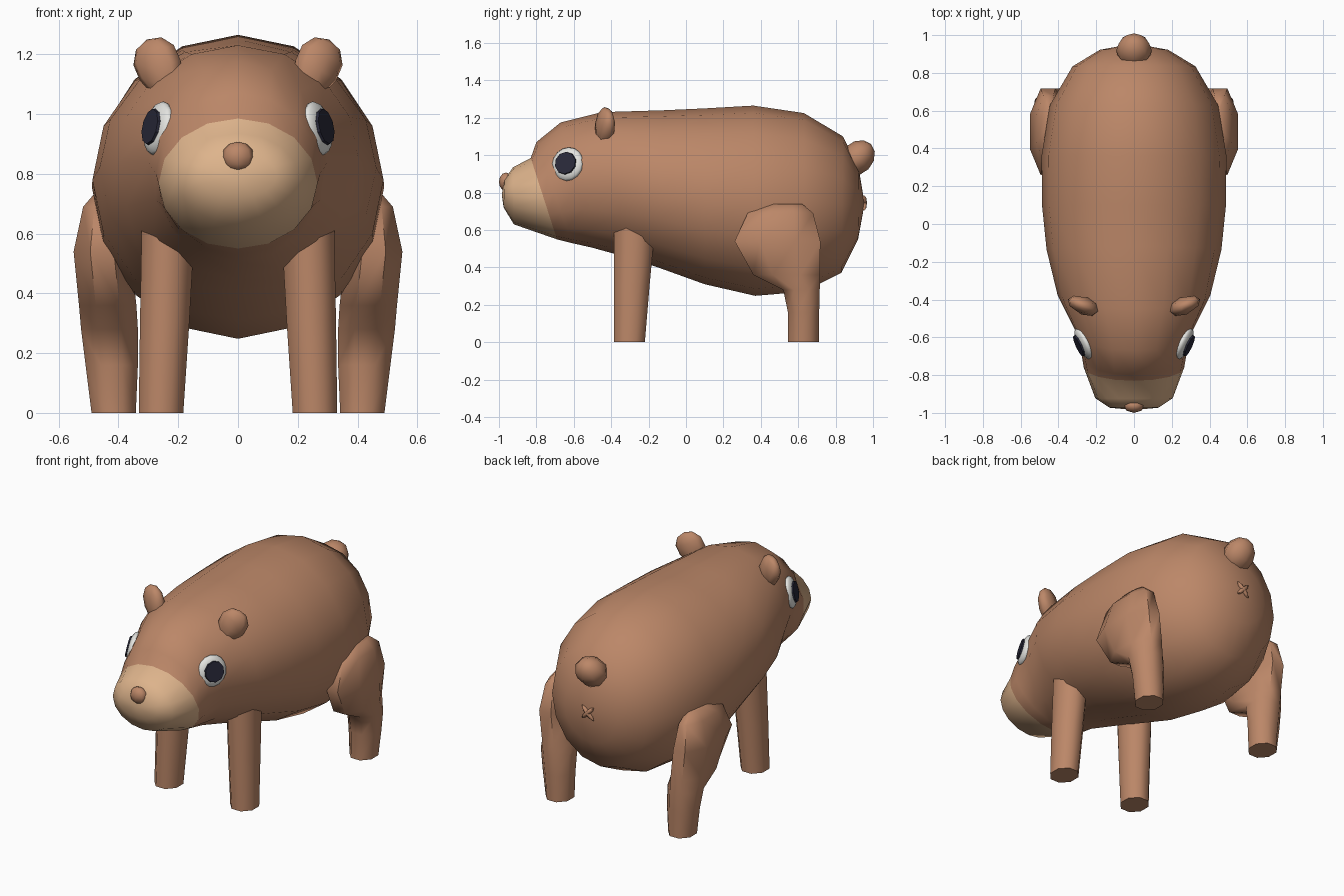
import bpy, bmesh, math
from mathutils import Matrix, Vector

if "Cube" in bpy.data.objects:
    bpy.data.objects.remove(bpy.data.objects["Cube"])


def material(name, rgb):
    m = bpy.data.materials.new(name)
    m.diffuse_color = (*rgb, 1)
    m.use_nodes = True
    m.node_tree.nodes["Principled BSDF"].inputs["Base Color"].default_value = m.diffuse_color
    return m


FUR = material("brown_fur", (0.50, 0.242, 0.138))
MUZZLE = material("tan_muzzle", (0.73, 0.456, 0.262))
WHITE = material("eye_white", (0.78, 0.78, 0.75))
DARK = material("pupil_dark", (0.022, 0.022, 0.042))


def finish(name, bm, mats, angle=60):
    bmesh.ops.recalc_face_normals(bm, faces=bm.faces)
    me = bpy.data.meshes.new(name)
    bm.to_mesh(me)
    bm.free()
    for m in mats:
        me.materials.append(m)
    ob = bpy.data.objects.new(name, me)
    bpy.context.collection.objects.link(ob)
    bpy.ops.object.select_all(action='DESELECT')
    ob.select_set(True)
    bpy.context.view_layer.objects.active = ob
    bpy.ops.object.shade_smooth_by_angle(angle=math.radians(angle))
    return ob


def bridge(bm, rings):
    """Skin consecutive rings; returns the faces of each band."""
    bands = []
    for a, b in zip(rings, rings[1:]):
        n = len(a)
        bands.append([bm.faces.new((a[i], a[(i + 1) % n], b[(i + 1) % n], b[i])) for i in range(n)])
    return bands


def fan(bm, ring, tip):
    v = bm.verts.new(tip)
    n = len(ring)
    return [bm.faces.new((ring[i], ring[(i + 1) % n], v)) for i in range(n)]


def ball(name, loc, radii, rot=None, segs=8, rings=6, mat=FUR):
    bm = bmesh.new()
    bmesh.ops.create_uvsphere(bm, u_segments=segs, v_segments=rings, radius=1)
    rot = rot or Matrix.Identity(4)
    bm.transform(Matrix.Translation(loc) @ rot @ Matrix.Diagonal((*radii, 1)))
    return finish(name, bm, [mat], 80)


def leg(name, sections, side):
    """Eight-sided loft from (z, ymin, ymax, xmin, xmax) sections."""
    bm = bmesh.new()
    rings = []
    k = 1 / math.cos(math.pi / 8)
    for z, y0, y1, x0, x1 in sections:
        ring = []
        for i in range(8):
            t = (i + 0.5) * math.pi / 4
            x = (x0 + x1) / 2 + k * (x1 - x0) / 2 * math.cos(t)
            y = (y0 + y1) / 2 + k * (y1 - y0) / 2 * math.sin(t)
            ring.append(bm.verts.new((side * x, y, z)))
        rings.append(ring)
    bridge(bm, rings)
    bm.faces.new(rings[0])
    bm.faces.new(rings[-1])
    return finish(name, bm, [FUR])


# Body and head: tilted elliptical rings (top y, top z, bottom y, bottom z, half width)
stations = [
    (-0.97, 0.87, -0.975, 0.72, 0.13),
    (-0.925, 0.935, -0.92, 0.63, 0.205),
    (-0.83, 0.985, -0.69, 0.55, 0.266),
    (-0.80, 1.07, -0.61, 0.53, 0.275),
    (-0.67, 1.175, -0.50, 0.505, 0.30),
    (-0.45, 1.23, -0.30, 0.45, 0.405),
    (-0.12, 1.24, -0.15, 0.40, 0.463),
    (0.10, 1.25, 0.10, 0.31, 0.487),
    (0.36, 1.265, 0.37, 0.248, 0.489),
    (0.63, 1.225, 0.63, 0.27, 0.445),
    (0.84, 1.10, 0.83, 0.37, 0.325),
    (0.925, 0.92, 0.92, 0.55, 0.18),
]
bm = bmesh.new()
rings = []
for yt, zt, yb, zb, w in stations:
    ring = []
    for i in range(16):
        a = i * math.pi / 8
        s = (1 + math.sin(a)) / 2
        ring.append(bm.verts.new((w * math.cos(a), yb + (yt - yb) * s, zb + (zt - zb) * s)))
    rings.append(ring)
bands = bridge(bm, rings)
muzzle_faces = bands[0] + bands[1] + fan(bm, rings[0], (0, -0.985, 0.79))
for f in muzzle_faces:
    f.material_index = 1
fan(bm, rings[-1], (0, 0.955, 0.74))
finish("body", bm, [FUR, MUZZLE], 80)

# Nose and tail
ball("nose", (0, -0.962, 0.857), (0.055, 0.038, 0.05))
ball("tail", (0, 0.915, 0.985), (0.095, 0.085, 0.105), Matrix.Rotation(math.radians(-45), 4, 'X'))

# Small crossed mark under the tail
for n, ang in (("a", 45), ("b", -45)):
    ball("rear_mark_" + n, (0, 0.952, 0.745), (0.058, 0.016, 0.014),
         Matrix.Rotation(math.radians(ang), 4, 'Y'), segs=8, rings=4)

front_sections = [
    (0.0, -0.385, -0.22, 0.183, 0.332),
    (0.30, -0.385, -0.195, 0.163, 0.328),
    (0.62, -0.385, -0.165, 0.145, 0.322),
]
hind_sections = [
    (0.0, 0.545, 0.71, 0.342, 0.49),
    (0.16, 0.545, 0.712, 0.335, 0.51),
    (0.28, 0.52, 0.715, 0.335, 0.525),
    (0.36, 0.36, 0.717, 0.34, 0.532),
    (0.54, 0.26, 0.718, 0.36, 0.55),
    (0.69, 0.33, 0.68, 0.39, 0.518),
    (0.74, 0.44, 0.62, 0.42, 0.475),
]

for side, label in ((1, "right"), (-1, "left")):
    leg("front_leg_" + label, front_sections, side)
    leg("hind_leg_" + label, hind_sections, side)

    # Ear: flattened ball, tapered to its base and leaning outward
    bm = bmesh.new()
    bmesh.ops.create_uvsphere(bm, u_segments=8, v_segments=6, radius=1)
    for v in bm.verts:
        v.co.x *= 0.85 + 0.25 * v.co.z
    tilt = (Matrix.Rotation(math.radians(side * 22), 4, 'Z')
            @ Matrix.Rotation(math.radians(side * 25), 4, 'Y'))
    bm.transform(Matrix.Translation((side * 0.26, -0.435, 1.145)) @ tilt
                 @ Matrix.Diagonal((0.095, 0.048, 0.115, 1)))
    finish("ear_" + label, bm, [FUR], 80)

    # Eye: flattened white ball with a dark plate on its outer face
    normal = Vector((side * 0.89, -0.41, 0.2)).normalized()
    rot = normal.to_track_quat('Z', 'Y').to_matrix().to_4x4()
    centre = Vector((side * 0.266, -0.633, 0.952))
    ball("eye_" + label, centre, (0.092, 0.092, 0.032), rot, 16, 8, WHITE)
    bm = bmesh.new()
    bmesh.ops.create_cone(bm, cap_ends=True, segments=10, radius1=0.062, radius2=0.06, depth=0.009)
    bm.transform(Matrix.Translation(centre + normal * 0.029) @ rot)
    finish("pupil_" + label, bm, [DARK], 30)
